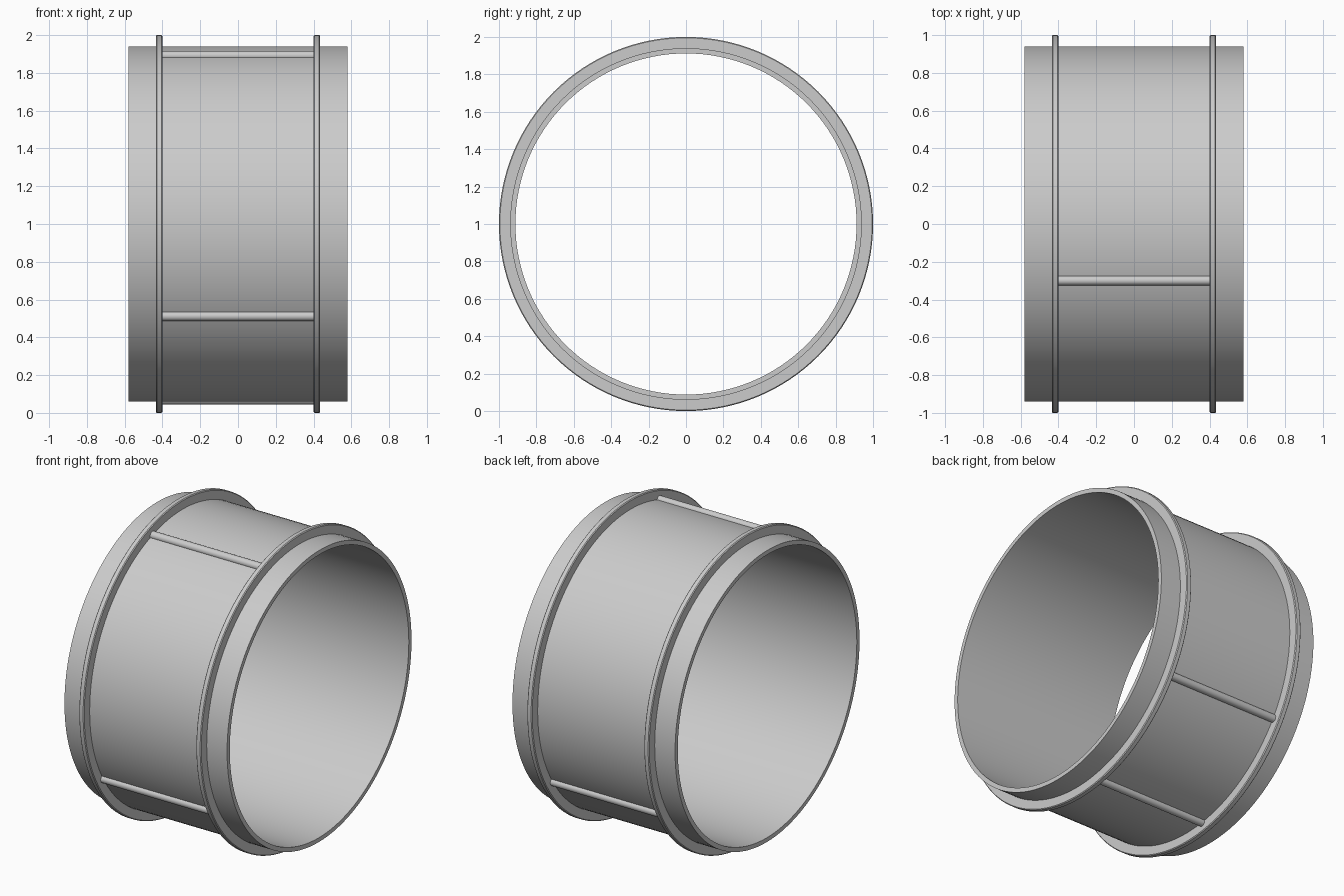
import bpy
import bmesh
from math import sin, cos, radians, pi
from mathutils import Vector, Matrix

if "Cube" in bpy.data.objects:
    bpy.data.objects.remove(bpy.data.objects["Cube"])

CENTRE_Z = 1.0


def finish(bm, name):
    bmesh.ops.recalc_face_normals(bm, faces=bm.faces[:])
    mesh = bpy.data.meshes.new(name)
    bm.to_mesh(mesh)
    bm.free()
    obj = bpy.data.objects.new(name, mesh)
    bpy.context.collection.objects.link(obj)
    bpy.ops.object.select_all(action='DESELECT')
    obj.select_set(True)
    bpy.context.view_layer.objects.active = obj
    bpy.ops.object.shade_smooth_by_angle(angle=radians(30))
    return obj


def lathe(name, profile, steps=128):
    """Spin a closed (x, radius) profile around the x axis."""
    bm = bmesh.new()
    rings = []
    for i in range(steps):
        a = 2 * pi * i / steps
        rings.append([bm.verts.new((x, r * sin(a), CENTRE_Z + r * cos(a)))
                      for x, r in profile])
    n = len(profile)
    for i in range(steps):
        a, b = rings[i], rings[(i + 1) % steps]
        for j in range(n):
            k = (j + 1) % n
            bm.faces.new((a[j], a[k], b[k], b[j]))
    return finish(bm, name)


def rod(name, angle, ring_radius=0.94, radius=0.025, length=0.8):
    """Rod along x; angle is measured from the top towards the front."""
    a = radians(angle)
    pos = Vector((0, -ring_radius * sin(a), CENTRE_Z + ring_radius * cos(a)))
    bm = bmesh.new()
    bmesh.ops.create_cone(bm, cap_ends=True, segments=24, radius1=radius,
                          radius2=radius, depth=length,
                          matrix=Matrix.Translation(pos) @ Matrix.Rotation(pi / 2, 4, 'Y'))
    return finish(bm, name)


# Open pipe sleeve
lathe("pipe_sleeve", [(-0.58, 0.912), (0.58, 0.912), (0.58, 0.94), (-0.58, 0.94)])

# Two raised flanges with slightly eased rims
for side, label in ((-1, "left"), (1, "right")):
    lathe(label + "_flange", [(side * x, r) for x, r in (
        (0.40, 0.935), (0.40, 0.995), (0.405, 1.0),
        (0.43, 1.0), (0.435, 0.995), (0.435, 0.935))])

# Tie rods half sunk in the sleeve, unevenly spaced
for label, angle in (("top", 18.6), ("front", 121.3), ("bottom", 188.6), ("back", 236.9)):
    rod(label + "_tie_rod", angle)
